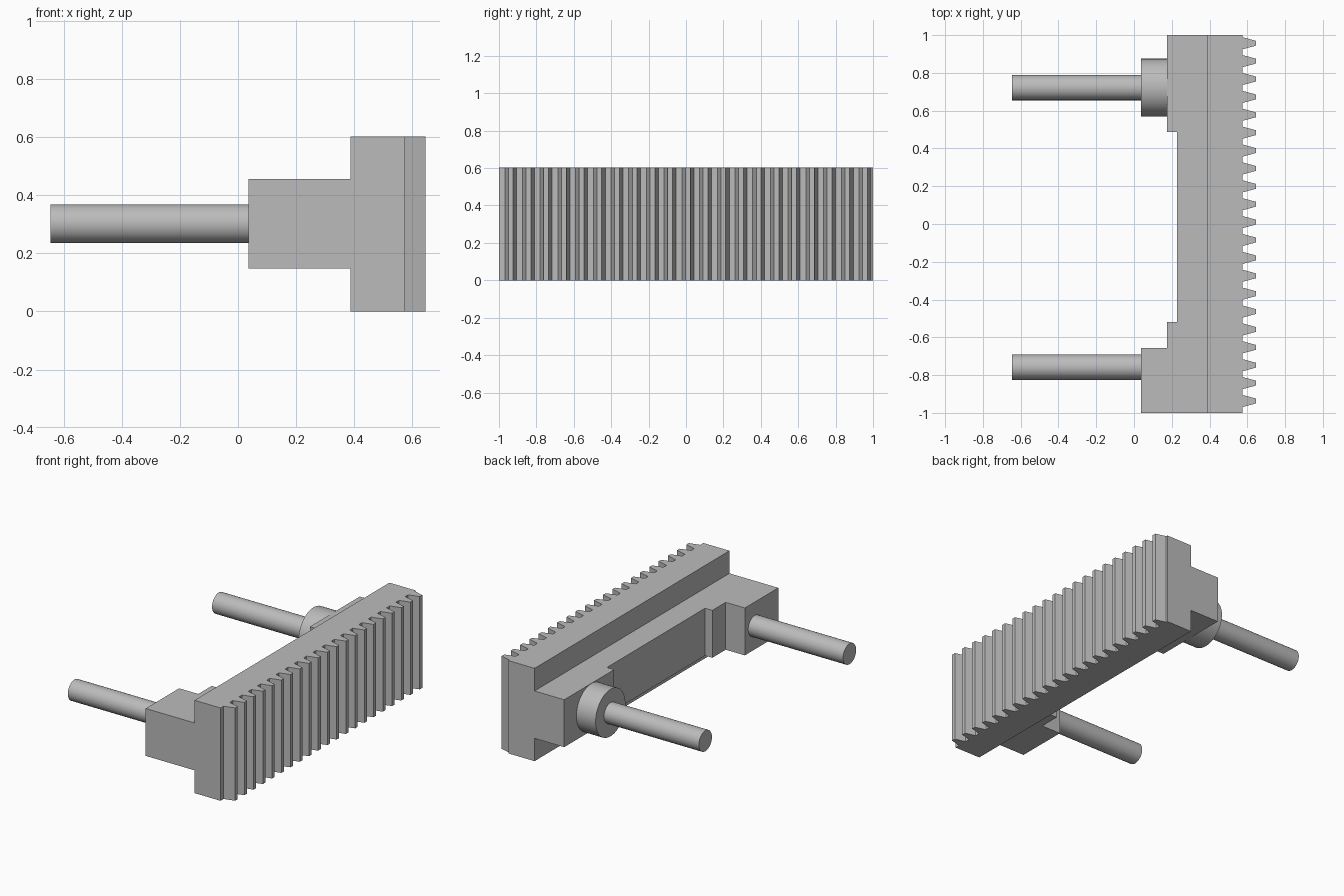
import bpy, bmesh, math
from mathutils import Matrix

if "Cube" in bpy.data.objects:
    bpy.data.objects.remove(bpy.data.objects["Cube"])

steel = bpy.data.materials.new("steel grey")
steel.diffuse_color = (0.5, 0.5, 0.5, 1)
steel.use_nodes = True
steel.node_tree.nodes["Principled BSDF"].inputs["Base Color"].default_value = steel.diffuse_color

MID_Z = 0.302


def finish(name, bm):
    bmesh.ops.recalc_face_normals(bm, faces=bm.faces)
    mesh = bpy.data.meshes.new(name)
    bm.to_mesh(mesh)
    bm.free()
    mesh.materials.append(steel)
    obj = bpy.data.objects.new(name, mesh)
    bpy.context.collection.objects.link(obj)
    return obj


def extrude_profile(name, points, z0, z1):
    """Extrude a plan outline (x, y) from z0 to z1."""
    bm = bmesh.new()
    face = bm.faces.new([bm.verts.new((x, y, z0)) for x, y in points])
    top = bmesh.ops.extrude_face_region(bm, geom=[face])
    verts = [v for v in top["geom"] if isinstance(v, bmesh.types.BMVert)]
    bmesh.ops.translate(bm, verts=verts, vec=(0, 0, z1 - z0))
    return finish(name, bm)


def rod(name, x0, x1, y, radius):
    """Cylinder lying along x."""
    bm = bmesh.new()
    place = Matrix.Translation(((x0 + x1) / 2, y, MID_Z)) @ Matrix.Rotation(math.pi / 2, 4, 'Y')
    bmesh.ops.create_cone(bm, cap_ends=True, segments=48, radius1=radius,
                          radius2=radius, depth=x1 - x0, matrix=place)
    obj = finish(name, bm)
    bpy.ops.object.select_all(action='DESELECT')
    obj.select_set(True)
    bpy.context.view_layer.objects.active = obj
    bpy.ops.object.shade_smooth_by_angle(angle=math.radians(30))


# Toothed rack: straight back, 21 tapered teeth along the +x side
ROOT_X, TIP_X, PITCH = 0.575, 0.645, 0.0947
outline = [(0.388, 1), (0.388, -1), (ROOT_X, -1)]
for i in range(21):
    y = -0.937 + i * PITCH
    outline += [(ROOT_X, y - 0.032), (TIP_X, y - 0.013),
                (TIP_X, y + 0.013), (ROOT_X, y + 0.032)]
outline.append((ROOT_X, 1))
extrude_profile("toothed_rack", outline, 0, 0.603)

# Rear flange with shallow recess and the square end block
extrude_profile("rear_flange", [
    (0.388, -1), (0.388, 1), (0.175, 1), (0.175, 0.487), (0.227, 0.487),
    (0.227, -0.52), (0.175, -0.52), (0.175, -0.657), (0.037, -0.657), (0.037, -1),
], 0.148, 0.456)

# Round boss and the two guide pins
rod("round_boss", 0.037, 0.175, 0.722, 0.153)
for name, y in (("back_pin", 0.722), ("front_pin", -0.758)):
    rod(name, -0.645, 0.037, y, 0.067)
